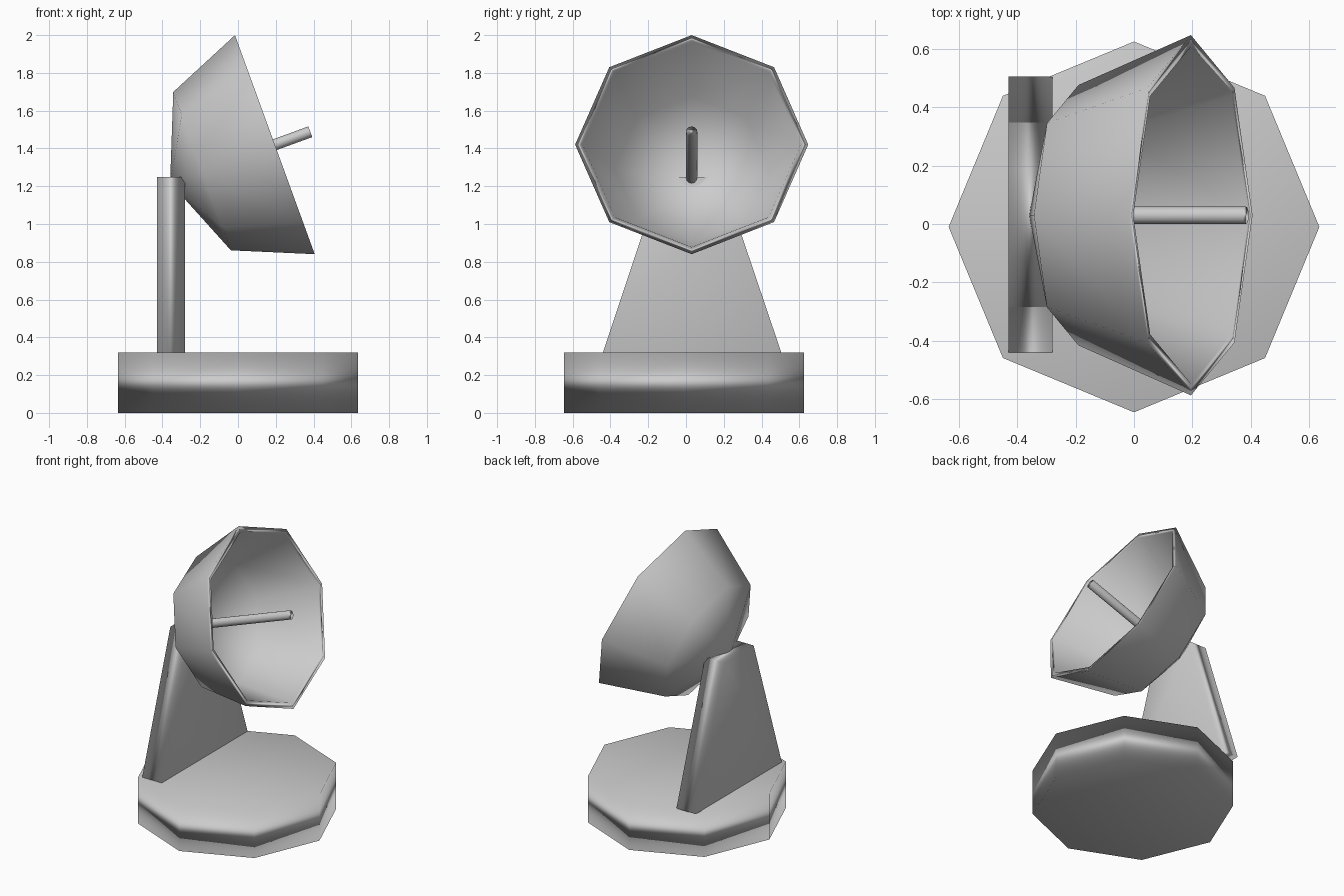
import bpy, bmesh
from math import radians, sin, cos, tau
from mathutils import Matrix, Vector

cube = bpy.data.objects.get("Cube")
if cube:
    bpy.data.objects.remove(cube, do_unlink=True)

grey = bpy.data.materials.new("plain grey")
grey.use_nodes = True
colour = (0.6, 0.6, 0.6, 1)
grey.diffuse_color = colour
grey.node_tree.nodes["Principled BSDF"].inputs["Base Color"].default_value = colour


def finish(name, bm, matrix=Matrix()):
    """Turn a bmesh into a smooth object whose large faces stay flat."""
    bmesh.ops.recalc_face_normals(bm, faces=bm.faces)
    bm.transform(matrix)
    for face in bm.faces:
        face.smooth = True
    mesh = bpy.data.meshes.new(name)
    bm.to_mesh(mesh)
    bm.free()
    mesh.materials.append(grey)
    obj = bpy.data.objects.new(name, mesh)
    bpy.context.collection.objects.link(obj)
    obj.modifiers.new("weighted normals", 'WEIGHTED_NORMAL')
    return obj


def lathe(name, profile, sides, matrix):
    """Revolve (radius, height) points; a zero radius makes a pole."""
    bm = bmesh.new()
    rings = []
    for r, z in profile:
        count = sides if r else 1
        rings.append([bm.verts.new((r * cos(tau * i / sides), r * sin(tau * i / sides), z))
                      for i in range(count)])
    for a, b in zip(rings, rings[1:]):
        for i in range(sides):
            j = (i + 1) % sides
            corners = [a[i % len(a)], a[j % len(a)], b[j % len(b)], b[i % len(b)]]
            bm.faces.new(list(dict.fromkeys(corners)))
    for ring in (rings[0], rings[-1]):
        if len(ring) > 1:
            bm.faces.new(ring)
    return finish(name, bm, matrix)


# Octagonal base
lathe("base", [(0.635, 0), (0.635, 0.32)], 8, Matrix.Translation((0, -0.01, 0)))

# Tapered support slab
bm = bmesh.new()
outline = [(-0.44, 0.318), (0.505, 0.318), (0.19, 1.25), (-0.13, 1.25)]
back = bm.faces.new([bm.verts.new((-0.43, y, z)) for y, z in outline])
front = bmesh.ops.extrude_face_region(bm, geom=[back])["geom"]
bmesh.ops.translate(bm, vec=Vector((0.15, 0, 0)),
                    verts=[v for v in front if isinstance(v, bmesh.types.BMVert)])
finish("support", bm)

# Hollow faceted dish, tilted upward, with its feed rod on the same axis
tilt = Matrix.Translation((0.195, 0.03, 1.42)) @ Matrix.Rotation(radians(70), 4, 'Y')
lathe("dish", [(0, -0.59), (0.446, -0.41), (0.617, 0), (0.577, 0), (0.41, -0.375), (0, -0.54)],
      8, tilt)
lathe("feed_rod", [(0.03, -0.55), (0.03, 0.2)], 12, tilt)
